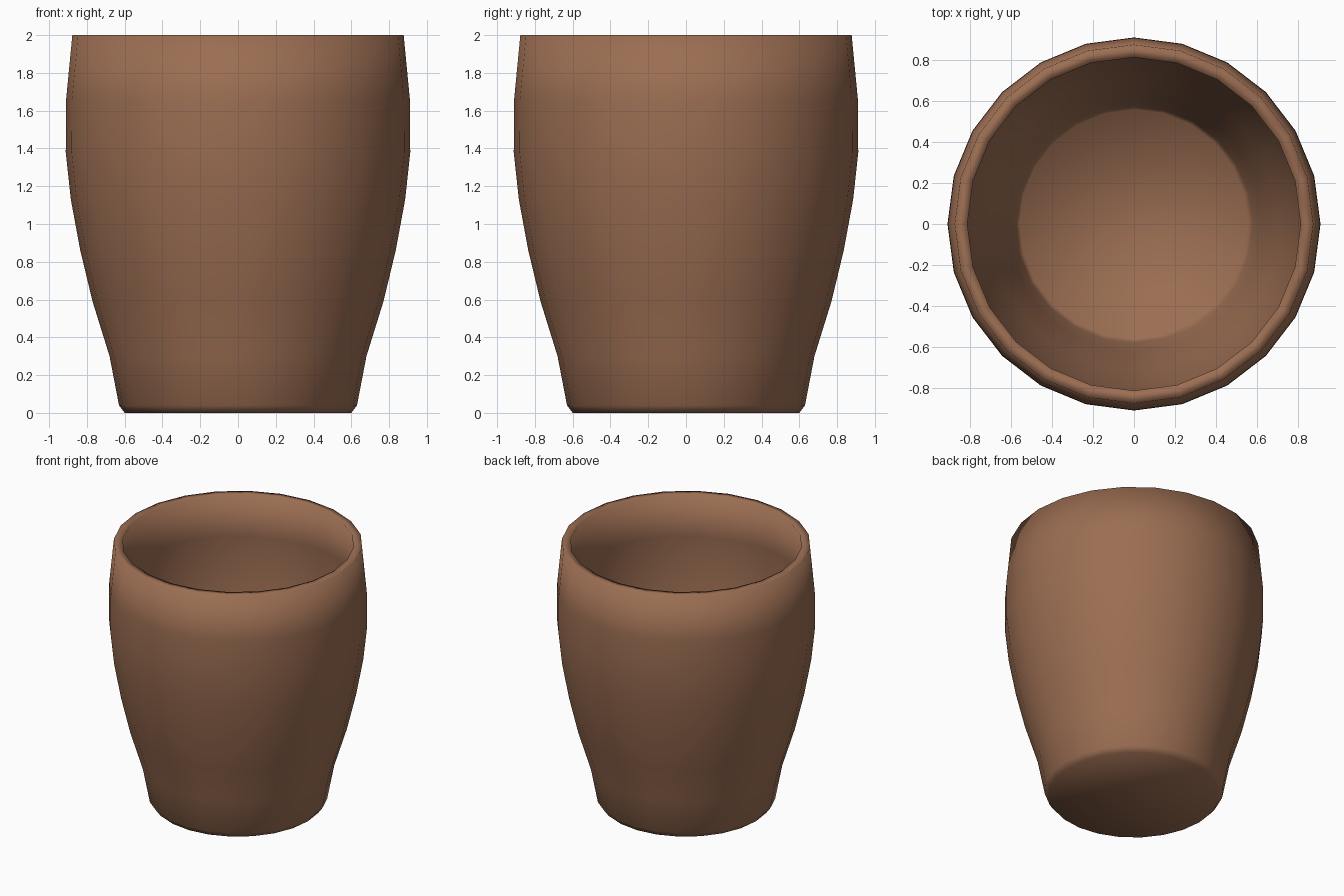
import bpy, bmesh, math

if "Cube" in bpy.data.objects:
    bpy.data.objects.remove(bpy.data.objects["Cube"])

SIDES = 24

# Terracotta clay
clay = bpy.data.materials.new("brown clay")
clay.diffuse_color = (0.33, 0.155, 0.085, 1)
clay.use_nodes = True
clay.node_tree.nodes["Principled BSDF"].inputs["Base Color"].default_value = clay.diffuse_color

# Closed wall profile (radius, height): outside upwards, over the rim, down the inside
outer = [(0.60, 0.0), (0.63, 0.04), (0.68, 0.30), (0.77, 0.59), (0.835, 0.86),
         (0.885, 1.13), (0.912, 1.38), (0.91, 1.66), (0.877, 2.0)]
inner = [(0.815, 2.0), (0.85, 1.66), (0.852, 1.38), (0.826, 1.14), (0.777, 0.88),
         (0.713, 0.62), (0.622, 0.32), (0.58, 0.10), (0.56, 0.06)]


def lathe(name, profile, material):
    """Turn a profile about z and cap both ends."""
    bm = bmesh.new()
    rings = [[bm.verts.new((r * math.cos(2 * math.pi * i / SIDES),
                            r * math.sin(2 * math.pi * i / SIDES), z))
              for i in range(SIDES)] for r, z in profile]
    for a, b in zip(rings, rings[1:]):
        for i in range(SIDES):
            j = (i + 1) % SIDES
            bm.faces.new((a[i], a[j], b[j], b[i]))
    bm.faces.new(rings[0][::-1])   # underside
    bm.faces.new(rings[-1])        # inner floor
    for f in bm.faces:
        f.smooth = True
    mesh = bpy.data.meshes.new(name)
    bm.to_mesh(mesh)
    bm.free()
    mesh.materials.append(material)
    obj = bpy.data.objects.new(name, mesh)
    bpy.context.collection.objects.link(obj)
    return obj


# Hollow cup
lathe("clay_cup", outer + inner, clay)
